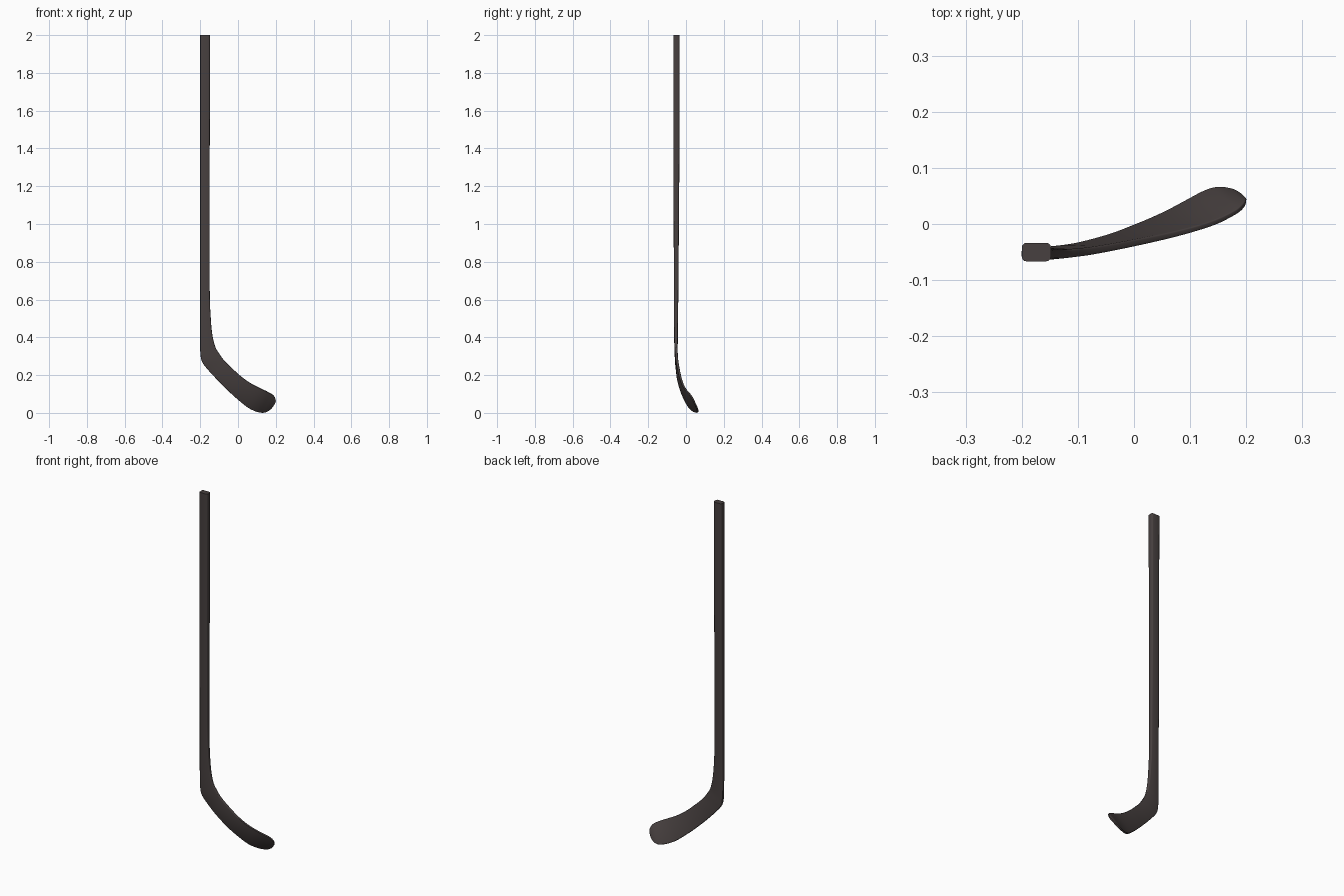
import bpy, bmesh, math
from mathutils import Vector

if "Cube" in bpy.data.objects:
    bpy.data.objects.remove(bpy.data.objects["Cube"])

# stations: heel-edge x, y, z, upper-edge x, y, z, thickness
STATIONS = [
    (-.2, -.05, 2, -.148, -.05, 2, .033),
    (-.2, -.051, 1.25, -.15, -.051, 1.25, .031),
    (-.2, -.052, .68, -.15, -.052, .68, .024),
    (-.2, -.053, .48, -.144, -.053, .50, .021),
    (-.2, -.053, .38, -.135, -.053, .41, .019),
    (-.199, -.052, .31, -.12, -.053, .35, .016),
    (-.19, -.051, .27, -.1, -.051, .315, .015),
    (-.165, -.048, .235, -.075, -.048, .28, .014),
    (-.11, -.041, .175, -.03, -.04, .235, .013),
    (-.05, -.025, .115, .02, -.03, .19, .012),
    (0, -.006, .07, .07, -.019, .155, .011),
    (.05, .016, .03, .115, -.007, .132, .01),
    (.09, .037, .010, .15, .005, .115, .01),
    (.125, .056, .002, .178, .019, .1, .009),
    (.15, .063, .006, .19, .027, .09, .009),
    (.175, .06, .022, .198, .036, .075, .008),
    (.19, .052, .04, .2, .042, .06, .007),
]
STEPS = 5


def spline(a, b, c, d, t):
    return [.5 * (2*q + (r-p)*t + (2*p-5*q+4*r-s)*t*t + (3*q-p-3*r+s)*t**3)
            for p, q, r, s in zip(a, b, c, d)]


# smooth the stations along the stick (long straight shaft kept linear)
rows = []
n = len(STATIONS)
for i in range(n - 1):
    a, b, c, d = (STATIONS[min(max(k, 0), n - 1)] for k in (i-1, i, i+1, i+2))
    for s in range(STEPS):
        t = s / STEPS
        if i < 2:
            rows.append([p + (q - p) * t for p, q in zip(b, c)])
        else:
            rows.append(spline(a, b, c, d, t))
rows.append(list(STATIONS[-1]))

centres = [(Vector(r[:3]) + Vector(r[3:6])) / 2 for r in rows]
bm = bmesh.new()
rings = []
for i, r in enumerate(rows):
    edge = Vector(r[3:6]) - Vector(r[:3])
    tangent = centres[min(i + 1, len(rows) - 1)] - centres[max(i - 1, 0)]
    normal = edge.cross(tangent).normalized()
    w, h = edge.length / 2, r[6] / 2
    edge.normalize()
    rad = min(w, h) * .5
    ring = []
    # rounded rectangle section
    for k, (sx, sy) in enumerate(((1, 1), (-1, 1), (-1, -1), (1, -1))):
        for j in range(4):
            ang = math.pi / 2 * (k + j / 3)
            u = sx * (w - rad) + rad * math.cos(ang)
            v = sy * (h - rad) + rad * math.sin(ang)
            ring.append(bm.verts.new(centres[i] + edge * u + normal * v))
    rings.append(ring)

for p, q in zip(rings, rings[1:]):
    m = len(p)
    for k in range(m):
        bm.faces.new((p[k], p[(k+1) % m], q[(k+1) % m], q[k]))
bm.faces.new(rings[0])
bm.faces.new(rings[-1])
bmesh.ops.recalc_face_normals(bm, faces=bm.faces)

# one-piece shaft and blade
mesh = bpy.data.meshes.new("hockey_stick")
bm.to_mesh(mesh)
bm.free()
stick = bpy.data.objects.new("hockey_stick", mesh)
bpy.context.collection.objects.link(stick)

mat = bpy.data.materials.new("charcoal")
mat.diffuse_color = (.063, .051, .050, 1)
mat.use_nodes = True
mat.node_tree.nodes["Principled BSDF"].inputs["Base Color"].default_value = mat.diffuse_color
mesh.materials.append(mat)

bpy.context.view_layer.objects.active = stick
stick.select_set(True)
bpy.ops.object.shade_smooth_by_angle(angle=math.radians(40))
